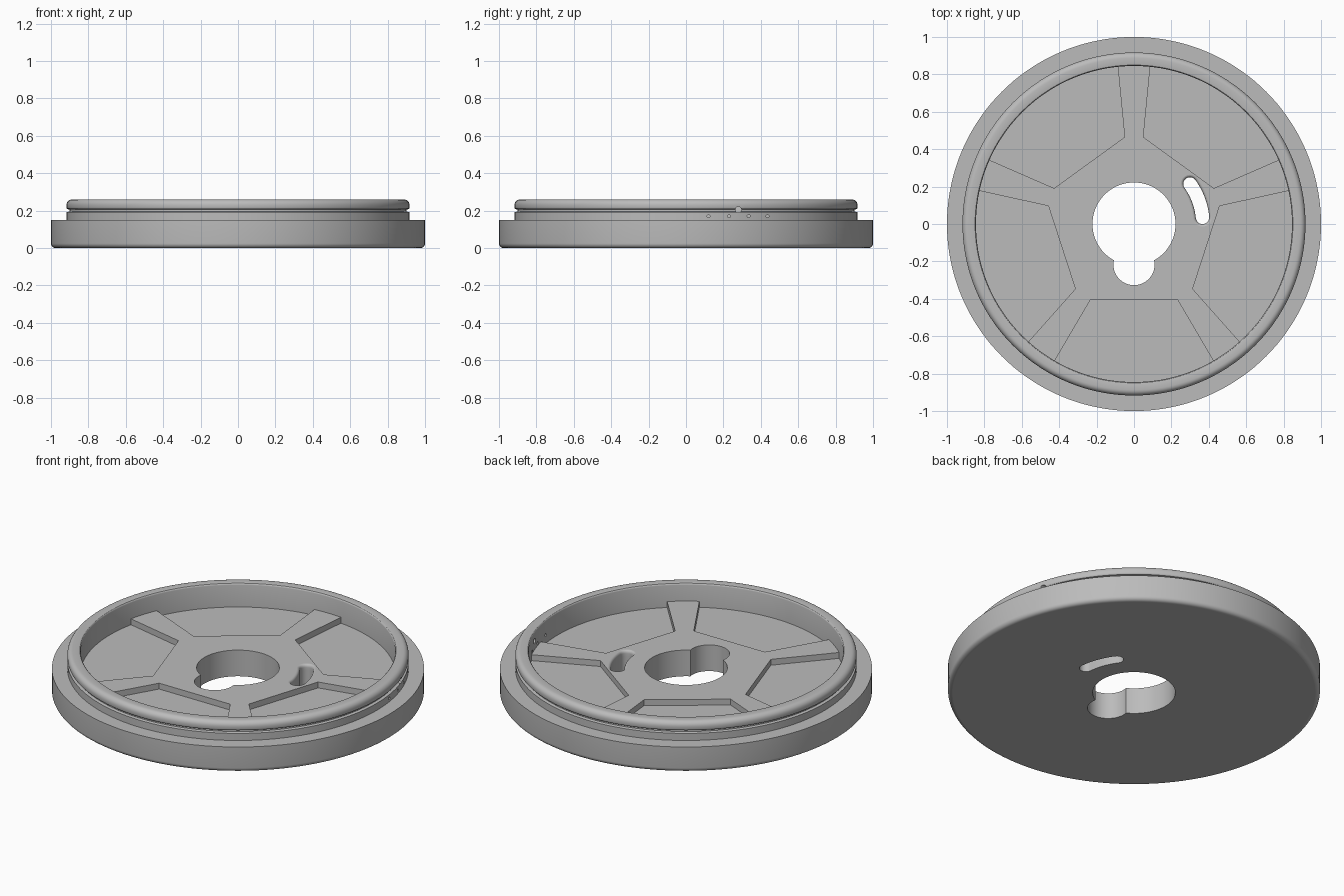
import bpy, bmesh
from math import sin, cos, pi, radians
from mathutils import Matrix, Vector

cube = bpy.data.objects.get("Cube")
if cube:
    bpy.data.objects.remove(cube)

grey = bpy.data.materials.new("plain_grey")
grey.use_nodes = True
colour = (0.5, 0.5, 0.5, 1)
grey.diffuse_color = colour
grey.node_tree.nodes["Principled BSDF"].inputs["Base Color"].default_value = colour

FLOOR, HUB, WALL = 0.12, 0.155, 0.845


def make_object(name, bm):
    bmesh.ops.recalc_face_normals(bm, faces=bm.faces)
    mesh = bpy.data.meshes.new(name)
    bm.to_mesh(mesh)
    bm.free()
    mesh.materials.append(grey)
    obj = bpy.data.objects.new(name, mesh)
    bpy.context.scene.collection.objects.link(obj)
    return obj


def arc(cx, cy, radius, start, end, steps):
    angles = [radians(start + (end - start) * i / steps) for i in range(steps + 1)]
    return [(cx + radius * cos(a), cy + radius * sin(a)) for a in angles]


def circle(radius, steps=144):
    return arc(0, 0, radius, 0, 360, steps)[:-1]


def closed_loft(name, sections):
    """Ring-shaped solid: each section is (outline, z), the last joins the first."""
    bm = bmesh.new()
    loops = [[bm.verts.new((x, y, z)) for x, y in outline] for outline, z in sections]
    n = len(loops[0])
    for a, b in zip(loops, loops[1:] + loops[:1]):
        for i in range(n):
            j = (i + 1) % n
            bm.faces.new((a[i], a[j], b[j], b[i]))
    return make_object(name, bm)


def plate(name, outlines, bottom, top):
    """Flat slab from an outer outline and its holes."""
    bm = bmesh.new()
    edges = []
    for outline in outlines:
        verts = [bm.verts.new((x, y, bottom)) for x, y in outline]
        edges += [bm.edges.new(pair) for pair in zip(verts, verts[1:] + verts[:1])]
    bmesh.ops.triangle_fill(bm, use_beauty=True, edges=edges, normal=(0, 0, 1))
    raised = bmesh.ops.extrude_face_region(bm, geom=bm.faces[:], use_keep_orig=True)
    moved = [v for v in raised["geom"] if isinstance(v, bmesh.types.BMVert)]
    bmesh.ops.translate(bm, verts=moved, vec=(0, 0, top - bottom))
    return make_object(name, bm)


def slot(half, radius=0.368, low=5.5, high=35.5, steps=10):
    """Outline of a slot curving about the centre, with round ends."""
    def end(angle):
        return radius * cos(radians(angle)), radius * sin(radians(angle))
    return (arc(0, 0, radius + half, low, high, steps)
            + arc(*end(high), half, high, high + 180, steps)[1:-1]
            + arc(0, 0, radius - half, high, low, steps)
            + arc(*end(low), half, low + 180, low + 360, steps)[1:-1])


# Turned rim: flange, grooved collar, rounded bead and inner wall
profile = arc(0.975, 0.025, 0.025, -90, 0, 6)
profile += [(1, 0.15), (0.917, 0.15), (0.917, 0.192), (0.9, 0.195), (0.9, 0.207)]
profile += arc(0.907, 0.217, 0.01, -90, 0, 3)
profile += arc(0.887, 0.23, 0.03, 0, 90, 6)
profile += arc(0.855, 0.25, 0.01, 90, 180, 3)
profile += [(WALL, 0.1)]
rim = closed_loft("outer_rim", [(circle(r), z) for r, z in profile])

# Keyhole outline: a round opening with a smaller lobe towards the front
keyhole = arc(0, 0, 0.222, -61, 241, 72) + arc(0, -0.217, 0.11, 171, 369, 36)

# Floor inside the rim
plate("base_plate", [circle(0.975), keyhole, slot(0.036)], 0, FLOOR)

# Raised hub with five flaring spokes that run into the wall
star = []
for k in range(5):
    a = radians(18 + 72 * k)
    for along, side in ((0.465, -0.05), (0.875, -0.09), (0.875, 0.09), (0.465, 0.05)):
        star.append((along * cos(a) - side * sin(a), along * sin(a) + side * cos(a)))
plate("spoked_hub", [star, keyhole, slot(0.05)], FLOOR, HUB)

# Rounded lip around the upper edge of the slot
lip = [(0.05, FLOOR), (0.036, FLOOR)] + arc(0.05, HUB - 0.018, 0.014, 180, 90, 5)
lip = [(half, z if z <= HUB - 0.018 else HUB - 0.018 + (z - HUB + 0.018) * 18 / 14)
       for half, z in lip]
closed_loft("slot_lip", [(slot(half), z) for half, z in lip])

# Small holes drilled through the collar on the left side
drills = [(y, 0.17, 0.008) for y in (0.12, 0.23, 0.335, 0.435)] + [(0.28, 0.205, 0.016)]
bm = bmesh.new()
turn = Vector((0, 0, 1)).rotation_difference(Vector((1, 0, 0))).to_matrix().to_4x4()
for y, z, radius in drills:
    x = (0.88 ** 2 - y ** 2) ** 0.5
    bmesh.ops.create_cone(bm, cap_ends=True, segments=20, radius1=radius, radius2=radius,
                          depth=0.2, matrix=Matrix.Translation((x, y, z)) @ turn)
cutter = make_object("drill_cutter", bm)
cutter.hide_render = True
holes = rim.modifiers.new("drilled_holes", 'BOOLEAN')
holes.operation, holes.solver, holes.object = 'DIFFERENCE', 'EXACT', cutter
graph = bpy.context.evaluated_depsgraph_get()
drilled = bpy.data.meshes.new_from_object(rim.evaluated_get(graph))
rim.modifiers.remove(holes)
if drilled.polygons:
    rim.data = drilled
bpy.data.objects.remove(cutter)

# Smooth curved surfaces, keep the machined edges crisp
for obj in bpy.context.scene.collection.objects:
    obj.select_set(obj.type == 'MESH')
bpy.context.view_layer.objects.active = rim
bpy.ops.object.shade_smooth_by_angle(angle=radians(30))
